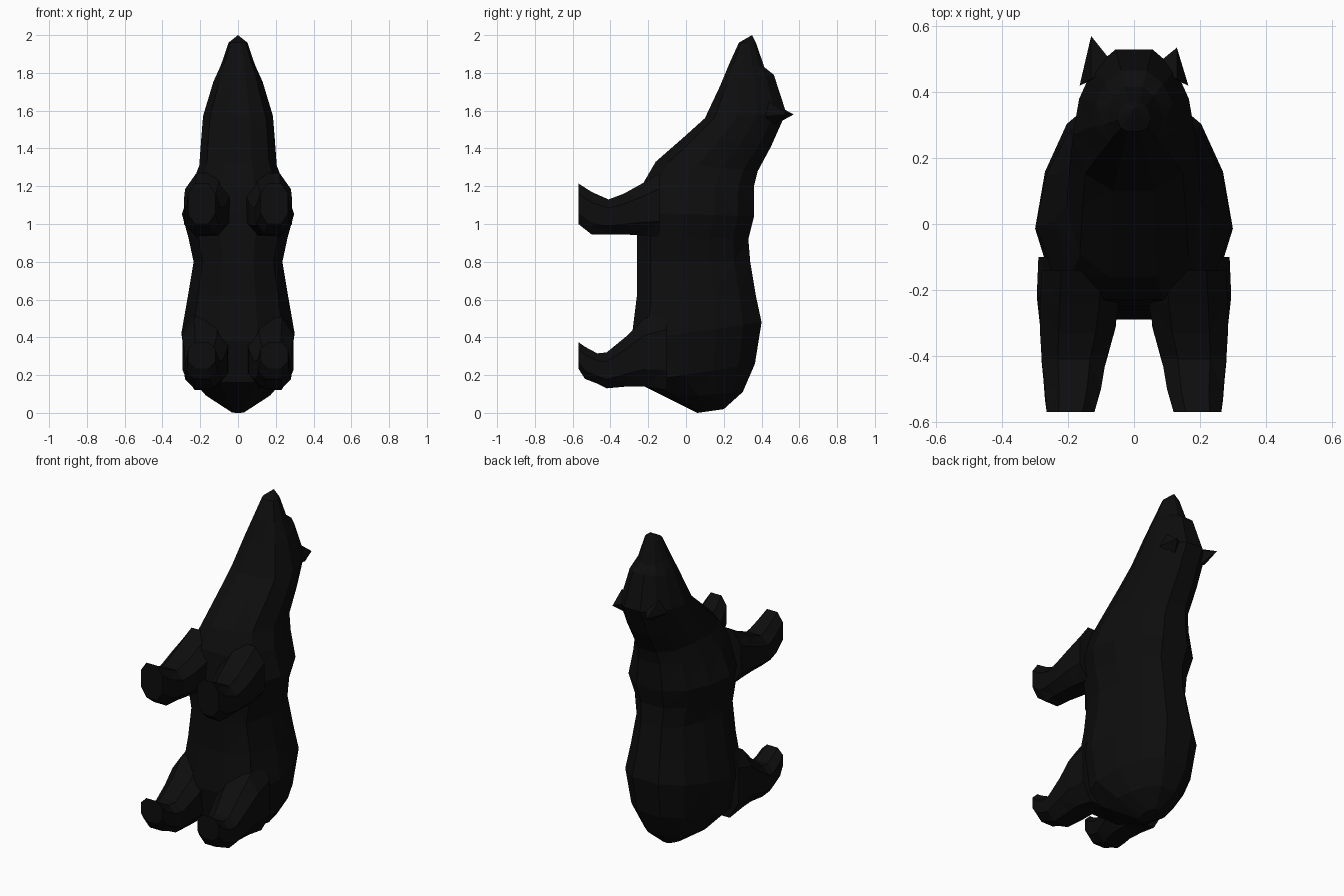
import bpy, bmesh

if "Cube" in bpy.data.objects:
    bpy.data.objects.remove(bpy.data.objects["Cube"])

fur = bpy.data.materials.new("black_fur")
fur.diffuse_color = (0.004, 0.004, 0.004, 1)
fur.use_nodes = True
fur.node_tree.nodes["Principled BSDF"].inputs["Base Color"].default_value = fur.diffuse_color


def loft(name, rings, tip=None):
    """Skin a list of closed rings, capping both ends (or ending in a point)."""
    bm = bmesh.new()
    rows = [[bm.verts.new(p) for p in ring] for ring in rings]
    n = len(rows[0])
    for a, b in zip(rows, rows[1:]):
        for i in range(n):
            j = (i + 1) % n
            bm.faces.new((a[i], a[j], b[j], b[i]))
    bm.faces.new(rows[0][::-1])
    if tip:
        t = bm.verts.new(tip)
        for i in range(n):
            bm.faces.new((rows[-1][i], rows[-1][(i + 1) % n], t))
    else:
        bm.faces.new(rows[-1])
    bmesh.ops.recalc_face_normals(bm, faces=bm.faces)
    bmesh.ops.triangulate(bm, faces=bm.faces)
    mesh = bpy.data.meshes.new(name)
    bm.to_mesh(mesh)
    bm.free()
    mesh.materials.append(fur)
    ob = bpy.data.objects.new(name, mesh)
    bpy.context.collection.objects.link(ob)
    return ob


# Belly-to-back cross-section: (fraction of depth, fraction of half width)
SECTION = [(0, .35), (.12, .8), (.4, 1), (.65, .9), (.86, .68), (1, .3)]


def body_ring(yf, zf, yb, zb, w):
    half = [(w * k, yf + (yb - yf) * t, zf + (zb - zf) * t) for t, k in SECTION]
    return half + [(-x, y, z) for x, y, z in reversed(half)]


# Torso, neck, head and snout: belly y, z, back y, z, half width
loft("body_and_head", [body_ring(*r) for r in [
    (.06, 0, .2, .02, .04),
    (-.10, .08, .30, .11, .17),
    (-.26, .16, .365, .26, .265),
    (-.29, .38, .40, .48, .3),
    (-.26, .62, .37, .62, .265),
    (-.26, .80, .34, .80, .235),
    (-.26, .93, .33, .92, .262),
    (-.25, 1.06, .36, 1.04, .297),
    (-.23, 1.21, .36, 1.20, .245),
    (-.16, 1.33, .38, 1.28, .205),
    (0, 1.47, .45, 1.41, .195),
    (.10, 1.56, .53, 1.59, .185),
    (.18, 1.73, .465, 1.79, .13),
    (.23, 1.85, .415, 1.83, .09),
    (.28, 1.96, .37, 1.96, .05),
]], tip=(0, .35, 2.0))


def leg_ring(side, y, x0, x1, z0, z1, c=.25):
    """Chamfered rectangle across the leg."""
    uv = [(c, 0), (1 - c, 0), (1, c), (1, 1 - c),
          (1 - c, 1), (c, 1), (0, 1 - c), (0, c)]
    return [(side * (x0 + (x1 - x0) * u), y, z0 + (z1 - z0) * v) for u, v in uv]


# Legs: y, inner x, outer x, bottom z, top z
FRONT = [(-.14, .04, .28, .93, 1.27), (-.24, .045, .285, .94, 1.21),
         (-.33, .06, .285, .945, 1.16), (-.41, .085, .28, .945, 1.13),
         (-.50, .10, .27, .945, 1.17), (-.57, .12, .265, 1.0, 1.215)]
HIND = [(-.10, .05, .29, .12, .55), (-.22, .05, .295, .14, .50),
        (-.31, .055, .285, .14, .41), (-.42, .085, .28, .13, .32),
        (-.47, .10, .275, .155, .315), (-.535, .11, .27, .18, .35),
        (-.57, .12, .265, .235, .375)]

for side, tag in ((-1, "left"), (1, "right")):
    loft("front_leg_" + tag, [leg_ring(side, *r) for r in FRONT])
    loft("hind_leg_" + tag, [leg_ring(side, *r) for r in HIND])
    # Small pointed ear on the back of the head
    yt = .57 if side < 0 else .535
    loft("ear_" + tag,
         [[(side * x, y, z) for x, y, z in
           ((.05, .47, 1.60), (.13, .44, 1.65), (.165, .42, 1.57), (.09, .46, 1.52))]],
         tip=(side * .13, yt, 1.58))
